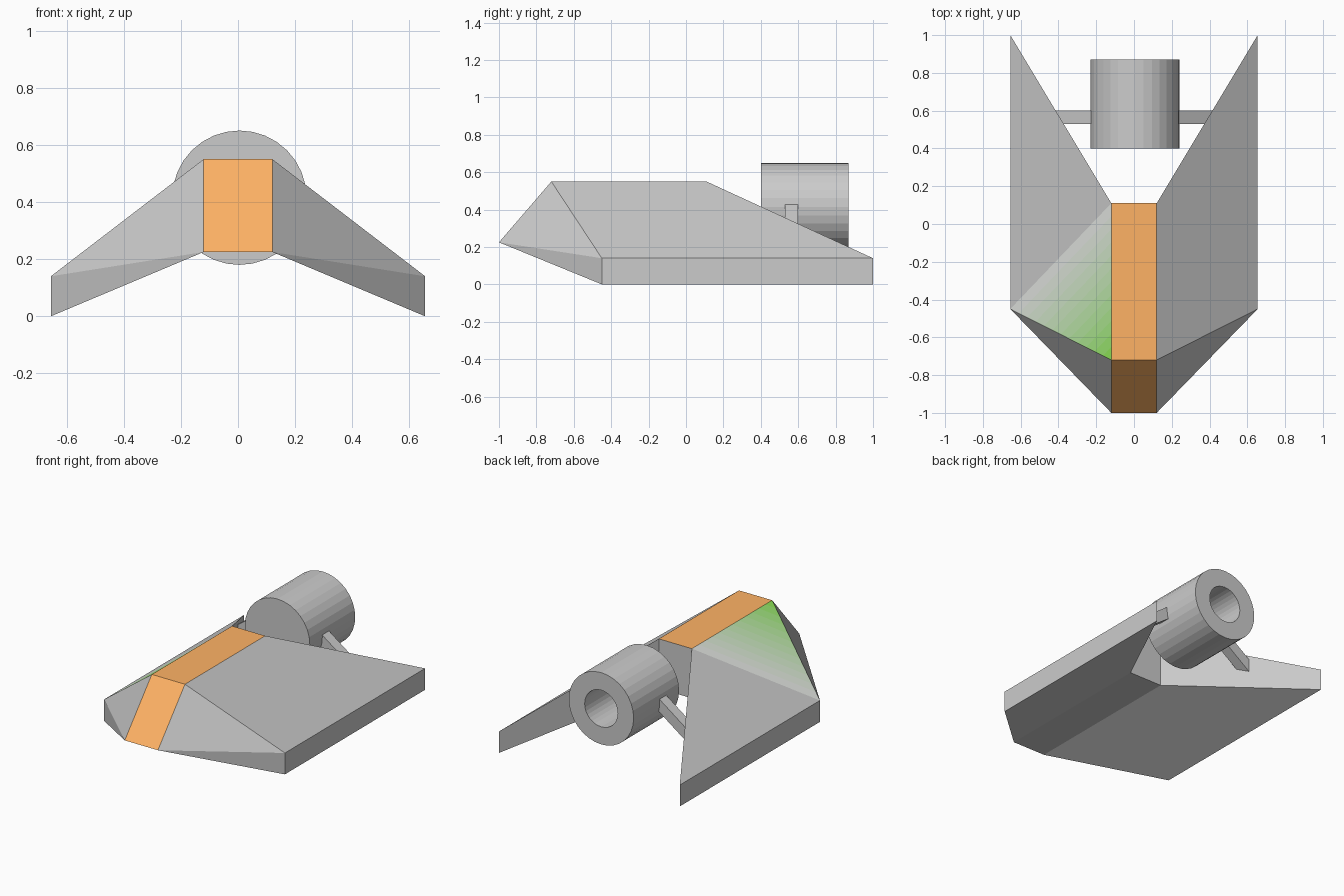
import bpy, bmesh, math
from mathutils import Vector

if "Cube" in bpy.data.objects:
    bpy.data.objects.remove(bpy.data.objects["Cube"])


def material(name, rgb):
    m = bpy.data.materials.new(name)
    m.diffuse_color = (*rgb, 1.0)
    m.use_nodes = True
    m.node_tree.nodes["Principled BSDF"].inputs["Base Color"].default_value = m.diffuse_color
    return m


def finish(bm, name, mats=()):
    bmesh.ops.recalc_face_normals(bm, faces=bm.faces[:])
    mesh = bpy.data.meshes.new(name)
    bm.to_mesh(mesh)
    bm.free()
    for m in mats:
        mesh.materials.append(m)
    ob = bpy.data.objects.new(name, mesh)
    bpy.context.collection.objects.link(ob)
    return ob


# Hull: a central spine with two swept, drooping wings
HALF = {
    "crown": (0.12, -0.72, 0.55), "top_rear": (0.12, 0.11, 0.55),
    "nose": (0.12, -1.0, 0.225), "low_rear": (0.12, 0.11, 0.225),
    "tip_front": (0.655, -0.45, 0.14), "tip_rear": (0.655, 1.0, 0.14),
    "tip_front_low": (0.655, -0.45, 0), "tip_rear_low": (0.655, 1.0, 0),
}
bm = bmesh.new()
side = {s: {k: bm.verts.new((s * x, y, z)) for k, (x, y, z) in HALF.items()} for s in (-1, 1)}
WING = ["crown top_rear tip_rear tip_front", "crown tip_front nose",
        "nose tip_front tip_front_low", "nose tip_front_low tip_rear_low low_rear",
        "tip_front tip_rear tip_rear_low tip_front_low",
        "top_rear low_rear tip_rear_low tip_rear"]
panels = {}
for s in (-1, 1):
    for i, keys in enumerate(WING):
        f = bm.faces.new([side[s][k] for k in keys.split()])
        if i == 0:
            panels[s] = f
for a, b, mat in (("crown", "top_rear", 1), ("nose", "crown", 1),
                  ("nose", "low_rear", 0), ("top_rear", "low_rear", 0)):
    f = bm.faces.new([side[-1][a], side[-1][b], side[1][b], side[1][a]])
    f.material_index = mat
bmesh.ops.recalc_face_normals(bm, faces=bm.faces[:])

# Green patch on the left wing, fading out in bands from the crown corner
BANDS = 12
crown, rear, tip = (side[-1][k].co.copy() for k in ("crown", "top_rear", "tip_front"))
across = (tip - rear).cross(Vector((0, 0, 1))).normalized()
reach = (rear - crown).dot(across)
normal = panels[-1].normal.copy()


def panel_faces():
    bm.normal_update()
    return [f for f in bm.faces if f.normal.dot(normal) > 0.9999]


for i in range(1, BANDS + 1):
    faces = panel_faces()
    geom = faces + list({e for f in faces for e in f.edges}) + list({v for f in faces for v in f.verts})
    bmesh.ops.bisect_plane(bm, geom=geom, dist=1e-5, plane_no=across,
                           plane_co=crown + across * reach * i / BANDS)
for f in panel_faces():
    t = (f.calc_center_median() - crown).dot(across) / reach
    if t < 1:
        f.material_index = 2 + int(t * BANDS)

green, grey = Vector((0.26, 0.8, 0.07)), Vector((0.8, 0.8, 0.8))
mats = [None, material("orange", (1.0, 0.45, 0.13))]
mats += [material(f"green_fade_{i}", green.lerp(grey, (i + 0.5) / BANDS)) for i in range(BANDS)]
finish(bm, "hull", mats)

# Engine: cylinder with a blind bore in the rear end, made from rings
N, CX, CZ = 32, 0.005, 0.415
bm = bmesh.new()
rings = []
for r, y in ((0.235, 0.40), (0.235, 0.87), (0.12, 0.87), (0.12, 0.60)):
    rings.append([bm.verts.new((CX + r * math.cos(2 * math.pi * k / N), y,
                                CZ + r * math.sin(2 * math.pi * k / N))) for k in range(N)])
for a, b in zip(rings, rings[1:]):
    for k in range(N):
        bm.faces.new((a[k], a[k - 1], b[k - 1], b[k]))
bm.faces.new(rings[0])
bm.faces.new(rings[-1])
finish(bm, "engine")

# Struts: sloping bars from the engine down into the wings
for s, name in ((-1, "left_strut"), (1, "right_strut")):
    bm = bmesh.new()
    profile = [(0.20, 0.455), (0.425, 0.293), (0.425, 0.208), (0.20, 0.37)]
    face = bm.faces.new([bm.verts.new((s * x, 0.53, z)) for x, z in profile])
    ext = bmesh.ops.extrude_face_region(bm, geom=[face], use_keep_orig=True)
    bmesh.ops.translate(bm, vec=(0, 0.07, 0),
                        verts=[v for v in ext["geom"] if isinstance(v, bmesh.types.BMVert)])
    finish(bm, name)
